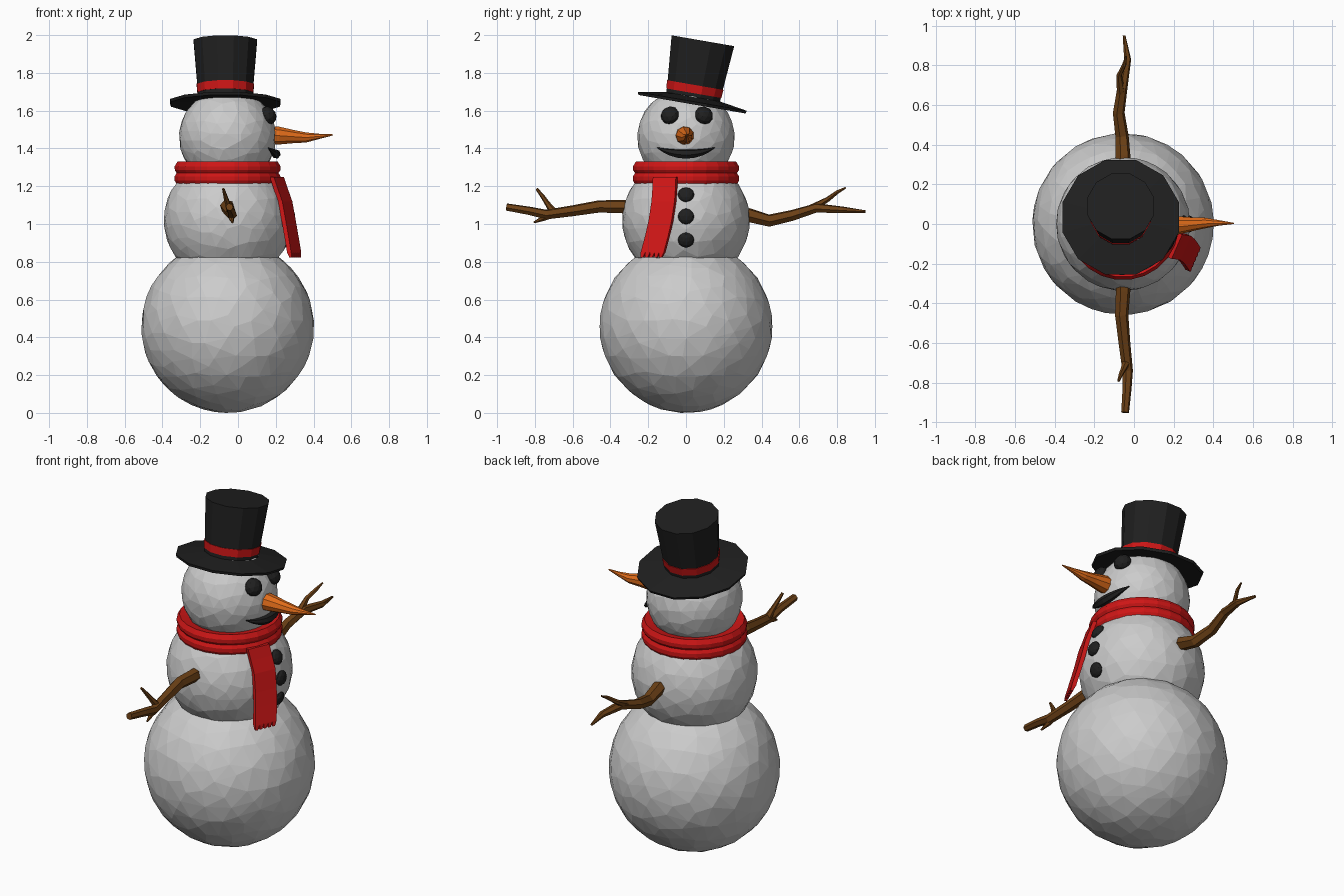
import bpy, bmesh
from math import sin, cos, pi, radians, sqrt
from mathutils import Vector, Matrix

if "Cube" in bpy.data.objects:
    bpy.data.objects.remove(bpy.data.objects["Cube"])

CX = -0.055  # body axis


def material(name, rgb):
    m = bpy.data.materials.new(name)
    m.diffuse_color = (*rgb, 1)
    m.use_nodes = True
    m.node_tree.nodes["Principled BSDF"].inputs["Base Color"].default_value = m.diffuse_color
    return m


BLACK = material("coal black", (0.014, 0.014, 0.014))
RED = material("scarf red", (0.62, 0.008, 0.008))
ORANGE = material("carrot orange", (0.75, 0.15, 0.01))
BROWN = material("twig brown", (0.15, 0.052, 0.008))


def finish(name, bm, mat=None):
    bmesh.ops.recalc_face_normals(bm, faces=bm.faces[:])
    me = bpy.data.meshes.new(name)
    bm.to_mesh(me)
    bm.free()
    ob = bpy.data.objects.new(name, me)
    bpy.context.collection.objects.link(ob)
    if mat:
        me.materials.append(mat)
    return ob


def ball(name, loc, scale, sub, mat=None, ratio=1, rot=None):
    bm = bmesh.new()
    m = Matrix.Translation(loc) @ (rot or Matrix()) @ Matrix.Diagonal((*scale, 1))
    bmesh.ops.create_icosphere(bm, subdivisions=sub, radius=1, matrix=m)
    ob = finish(name, bm, mat)
    if ratio < 1:
        ob.modifiers.new("irregular facets", 'DECIMATE').ratio = ratio
    return ob


def loft(bm, rings, closed=False):
    """Skin equal-length rings of points; cap the ends unless closed."""
    vs = [[bm.verts.new(p) for p in r] for r in rings]
    n = len(vs[0])
    for a, b in zip(vs, vs[1:] + (vs[:1] if closed else [])):
        for i in range(n):
            j = (i + 1) % n
            bm.faces.new((a[i], a[j], b[j], b[i]))
    if not closed:
        bm.faces.new(vs[0])
        bm.faces.new(vs[-1])


def lathe(name, profile, sides, matrix, mat, closed=False):
    bm = bmesh.new()
    ang = [2 * pi * (i + 0.5) / sides for i in range(sides)]
    loft(bm, [[matrix @ Vector((r * cos(a), r * sin(a), z)) for a in ang]
              for r, z in profile], closed)
    return finish(name, bm, mat)


def tubes(name, paths, sides, mat):
    """Tapered tubes; each path is a list of (x, y, z, radius)."""
    bm = bmesh.new()
    for path in paths:
        pts = [Vector(p[:3]) for p in path]
        rings = []
        for i, p in enumerate(pts):
            t = (pts[min(i + 1, len(pts) - 1)] - pts[max(i - 1, 0)]).normalized()
            u = t.cross(Vector((0.2, 0, 1))).normalized()
            v = u.cross(t)
            rings.append([p + path[i][3] * (u * cos(2 * pi * k / sides) + v * sin(2 * pi * k / sides))
                          for k in range(sides)])
        loft(bm, rings)
    return finish(name, bm, mat)


# Snow balls
ball("lower_body", (CX, 0, 0.457), (0.457,) * 3, 4, ratio=0.5)
ball("middle_body", (CX, 0, 1.02), (0.337,) * 3, 4, ratio=0.4)
ball("head", (CX, 0, 1.46), (0.257,) * 3, 4, ratio=0.3)

# Top hat, tilted sideways
hat = Matrix.Translation((-0.067, 0.033, 1.643)) @ Matrix.Rotation(radians(-9.8), 4, 'X')
lathe("hat_brim", [(0.14, 0.0), (0.298, -0.009), (0.303, 0.006), (0.14, 0.032)], 12, hat, BLACK)
lathe("hat_crown", [(0.147, 0.0), (0.153, 0.09), (0.174, 0.332)], 12, hat, BLACK)
lathe("hat_band", [(0.153, 0.05), (0.157, 0.094)], 12, hat, RED)

# Eyes and buttons
for i, y in enumerate((-0.085, 0.095)):
    ball(f"eye_{i + 1}", (0.16, y, 1.575), (0.04, 0.05, 0.05), 2, BLACK,
         rot=Matrix.Rotation(2.2 * y * 2, 4, 'Z') @ Matrix.Rotation(-0.5, 4, 'Y'))
for i, z in enumerate((1.155, 1.04, 0.915)):
    x = CX + sqrt(0.335 ** 2 - (z - 1.02) ** 2)
    ball(f"button_{i + 1}", (x, 0, z), (0.024, 0.044, 0.042), 2, BLACK,
         rot=Matrix.Rotation(-(z - 1.02) / 0.335, 4, 'Y'))

# Smile hugging the head
smile = []
for i in range(9):
    t = i / 4 - 1
    y, z = 0.153 * t, 1.37 + 0.034 * t * t
    x = CX + sqrt(0.255 ** 2 - y * y - (z - 1.46) ** 2) + 0.018
    smile.append((x, y, z, 0.023 * (1 - t * t) + 0.002))
tubes("mouth", [smile], 6, BLACK)

# Carrot nose
tubes("nose", [[(0.17, -0.006, 1.468, 0.05), (0.215, -0.006, 1.468, 0.048), (0.29, 0.0, 1.463, 0.036),
                (0.36, 0.006, 1.458, 0.027), (0.43, 0.006, 1.464, 0.014), (0.503, 0.003, 1.472, 0.003)]],
      9, ORANGE)

# Scarf ring with two folds
lathe("scarf_wrap", [(0.2, 1.315), (0.268, 1.33), (0.283, 1.305), (0.282, 1.285), (0.272, 1.27),
                     (0.283, 1.252), (0.283, 1.23), (0.272, 1.21), (0.2, 1.215)],
      24, Matrix.Translation((CX, 0, 0)), RED, closed=True)

# Hanging scarf end with fringe
across = Vector((0.05, 0.115, 0))
out = Vector((0.115, -0.05, 0)).normalized() * 0.012


def section(c, a, b, s=1):
    c = Vector(c)
    return [c + across * a - out * s, c + across * b - out * s,
            c + across * b + out * s, c + across * a + out * s]


bm = bmesh.new()
loft(bm, [section(c, -0.53, 0.53) for c in
          ((0.205, -0.11, 1.25), (0.225, -0.112, 1.19), (0.25, -0.117, 1.12), (0.268, -0.132, 1.02),
           (0.282, -0.15, 0.94), (0.297, -0.174, 0.85))])
for k in range(5):
    a = -0.53 + k * 0.212
    loft(bm, [section((0.297, -0.174, 0.85), a, a + 0.212),
              section((0.303, -0.182, 0.822), a + 0.04, a + 0.15, 0.6)])
finish("scarf_end", bm, RED)

# Twig arms
tubes("left_arm", [
    [(-0.055, 0.28, 1.06, 0.038), (-0.055, 0.34, 1.045, 0.038), (-0.06, 0.44, 1.018, 0.034),
     (-0.077, 0.56, 1.045, 0.03), (-0.058, 0.69, 1.085, 0.026), (-0.032, 0.83, 1.075, 0.018),
     (-0.05, 0.95, 1.066, 0.007)],
    [(-0.065, 0.66, 1.08, 0.022), (-0.075, 0.75, 1.13, 0.014), (-0.05, 0.8, 1.168, 0.011),
     (-0.04, 0.845, 1.192, 0.005)]], 6, BROWN)
tubes("right_arm", [
    [(-0.055, -0.28, 1.09, 0.037), (-0.055, -0.34, 1.092, 0.037), (-0.062, -0.46, 1.093, 0.034),
     (-0.048, -0.6, 1.07, 0.03), (-0.032, -0.74, 1.05, 0.027), (-0.035, -0.83, 1.07, 0.023),
     (-0.045, -0.95, 1.09, 0.02)],
    [(-0.04, -0.7, 1.06, 0.022), (-0.055, -0.735, 1.11, 0.014), (-0.065, -0.755, 1.14, 0.012),
     (-0.078, -0.79, 1.186, 0.007)],
    [(-0.035, -0.7, 1.055, 0.022), (-0.035, -0.755, 1.03, 0.015), (-0.028, -0.805, 1.008, 0.005)]],
    6, BROWN)
